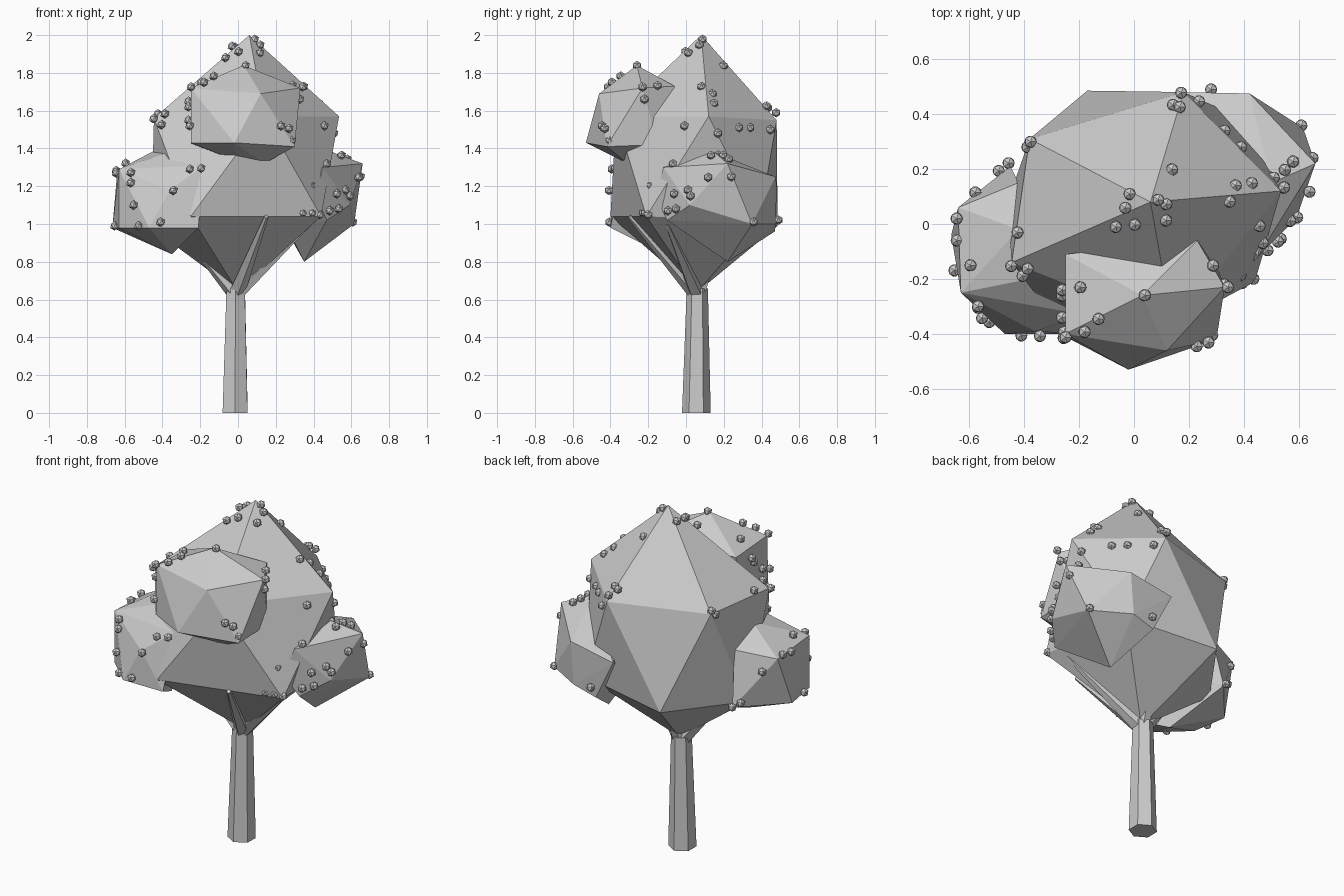
import bpy, bmesh, math
from mathutils import Vector
from mathutils.bvhtree import BVHTree


def finish(bm, name):
    bmesh.ops.recalc_face_normals(bm, faces=bm.faces[:])
    me = bpy.data.meshes.new(name)
    bm.to_mesh(me)
    bm.free()
    ob = bpy.data.objects.new(name, me)
    bpy.context.collection.objects.link(ob)
    return ob


def clump(name, points, berries):
    """Faceted leaf mass from its corner points, with berries snapped onto it."""
    bm = bmesh.new()
    for p in points:
        bm.verts.new(p)
    bmesh.ops.convex_hull(bm, input=bm.verts[:])
    loose = [v for v in bm.verts if not v.link_faces]
    bmesh.ops.delete(bm, geom=loose, context='VERTS')
    bm.normal_update()
    tree = BVHTree.FromBMesh(bm)
    finish(bm, name + "_leaves")
    bm = bmesh.new()
    for p in berries:
        hit = tree.find_nearest(Vector(p))[0]
        ball = bmesh.ops.create_icosphere(bm, subdivisions=1, radius=0.025)
        bmesh.ops.translate(bm, verts=ball["verts"], vec=hit.lerp(Vector(p), 0.6))
    finish(bm, name + "_berries")


def limb(name, a, b, r1, r2, sides):
    """Tapered straight limb between two points."""
    a, b = Vector(a), Vector(b)
    d = b - a
    bm = bmesh.new()
    bmesh.ops.create_cone(bm, cap_ends=True, segments=sides, radius1=r1,
                          radius2=r2, depth=d.length)
    ob = finish(bm, name)
    ob.location = (a + b) / 2
    ob.rotation_euler = d.to_track_quat('Z', 'X').to_euler()


# trunk and forking branches
limb("trunk", (-0.015, 0.055, 0), (-0.012, 0.06, 0.66), 0.076, 0.056, 6)
for i, tip in enumerate([(0.15, -0.30, 1.04), (-0.28, 0.0, 0.94),
                         (0.38, -0.10, 1.0), (0.02, 0.16, 0.85)]):
    limb(f"branch_{i + 1}", (-0.01, 0.06, 0.63), tip, 0.045, 0.012, 5)

# main crown: top, upper ring, lower ring, bottom
clump("main_crown",
      [(.06, .08, 2.0),
       (.535, .12, 1.57), (.18, .48, 1.55), (-.38, .31, 1.56),
       (-.445, -.14, 1.56), (.14, -.37, 1.57),
       (.44, -.21, 1.04), (.38, .39, 1.02), (-.17, .485, .99),
       (-.46, .08, .98), (-.25, -.40, 1.04),
       (0, .06, .64)],
      [(-.02, .11, 1.94), (-.04, .06, 1.95), (-.07, -.02, 1.89),
       (0, -.01, 1.92), (.09, .09, 1.98), (.12, .07, 1.95),
       (.12, .01, 1.91), (.14, .2, 1.84), (-.39, -.17, 1.59),
       (-.45, -.16, 1.56), (-.41, -.2, 1.53), (-.43, -.03, 1.59),
       (-.38, .3, 1.58), (-.39, .28, 1.55), (.17, .49, 1.6),
       (.14, .44, 1.62), (.17, .43, 1.63), (.24, .45, 1.5),
       (.33, .34, 1.51), (.39, .28, 1.51), (.46, -.01, 1.52),
       (.51, .17, 1.48), (.35, .08, 1.73), (.37, .14, 1.69),
       (.43, .15, 1.64), (.43, -.2, 1.05), (.39, -.21, 1.06),
       (.34, -.22, 1.06), (.38, -.18, 1.2)])

# front clump
clump("front_clump",
      [(.03, -.26, 1.84),
       (-.25, -.40, 1.72), (.12, -.46, 1.69), (.33, -.23, 1.72),
       (.23, -.06, 1.73), (-.25, -.11, 1.70),
       (-.02, -.53, 1.43), (-.25, -.41, 1.43), (.30, -.42, 1.41),
       (.30, -.15, 1.42), (-.24, -.15, 1.42),
       (.14, -.31, 1.32), (.0, -.31, 1.33)],
      [(.04, -.26, 1.84), (-.13, -.35, 1.79), (-.2, -.23, 1.76),
       (-.18, -.4, 1.76), (-.25, -.42, 1.73), (-.27, -.26, 1.62),
       (-.27, -.24, 1.65), (-.27, -.34, 1.55), (-.26, -.42, 1.52),
       (.29, -.15, 1.74), (.35, -.23, 1.73), (.33, -.22, 1.66),
       (.23, -.45, 1.52), (.28, -.44, 1.51), (.28, -.4, 1.44)])

# left clump
clump("left_clump",
      [(-.28, -.18, 1.41), (-.42, -.02, 1.40),
       (-.63, -.25, 1.29), (-.64, .06, 1.27), (-.42, .15, 1.30),
       (-.18, -.33, 1.31), (-.36, -.39, 1.18),
       (-.665, -.04, .98), (-.63, -.25, .98), (-.47, -.40, .98),
       (-.21, -.40, .98), (-.45, .21, .99),
       (-.35, -.12, .84)],
      [(-.65, .02, 1.29), (-.65, -.06, 1.27), (-.66, -.17, .99),
       (-.6, -.15, 1.33), (-.57, -.31, 1.28), (-.57, -.31, 1.22),
       (-.56, -.35, 1.1), (-.53, -.36, .99), (-.58, .12, 1.2),
       (-.5, .2, 1.02), (-.46, .23, 1.0), (-.41, -.41, 1.01),
       (-.34, -.42, 1.18), (-.26, -.42, 1.31), (-.19, -.4, 1.3)])

# right clump
clump("right_clump",
      [(.50, .15, 1.38),
       (.45, -.12, 1.30), (.66, .22, 1.32), (.42, .475, 1.25),
       (.14, .48, 1.20),
       (.47, -.10, 1.02), (.615, .35, 1.0), (.59, .02, 1.1),
       (.41, -.16, 1.15), (.26, .47, .96), (.40, .475, 1.0),
       (.25, .10, 1.0),
       (.35, .22, .80)],
      [(.61, .36, 1.01), (.65, .24, 1.25), (.58, .23, 1.35),
       (.55, .2, 1.37), (.49, .17, 1.36), (.55, .13, 1.37),
       (.65, .11, 1.25), (.6, .02, 1.15), (.57, .01, 1.18),
       (.53, -.07, 1.16), (.47, -.07, 1.32), (.46, -.01, 1.34),
       (.54, -.06, 1.08), (.49, -.1, 1.07), (.28, .5, 1.02)])
